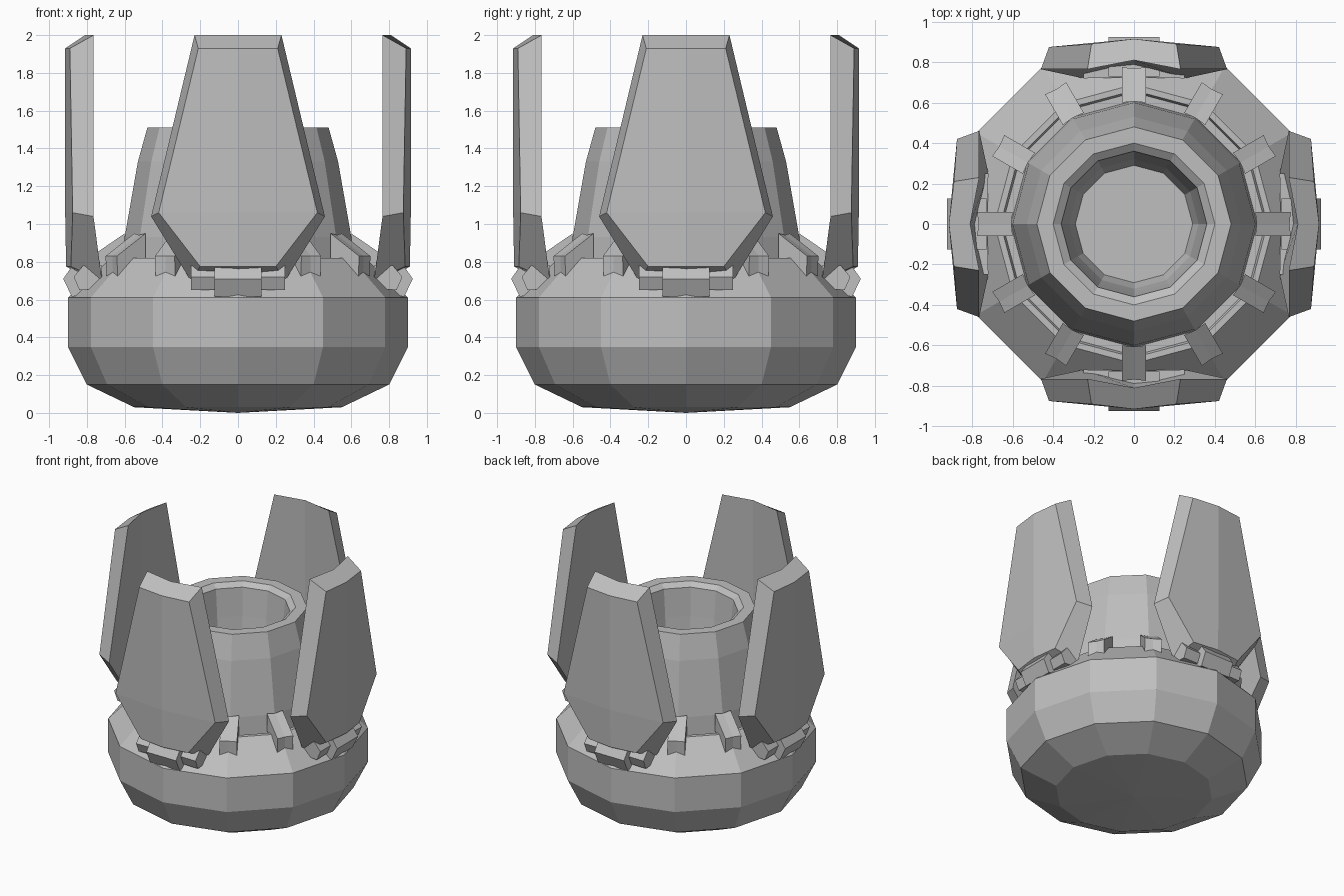
import bpy, bmesh, math
from mathutils import Matrix, Vector

cube = bpy.data.objects.get("Cube")
if cube:
    bpy.data.objects.remove(cube)

grey = bpy.data.materials.new("plain grey")
grey.use_nodes = True
colour = (0.52, 0.52, 0.52, 1)
grey.diffuse_color = colour
grey.node_tree.nodes["Principled BSDF"].inputs["Base Color"].default_value = colour


def finish(bm, name):
    bmesh.ops.remove_doubles(bm, verts=bm.verts, dist=0.0001)
    bmesh.ops.recalc_face_normals(bm, faces=bm.faces)
    mesh = bpy.data.meshes.new(name)
    bm.to_mesh(mesh)
    bm.free()
    mesh.materials.append(grey)
    return mesh


def place(name, mesh, angle=0):
    obj = bpy.data.objects.new(name, mesh)
    obj.rotation_euler.z = angle
    bpy.context.collection.objects.link(obj)


def loft(name, loops):
    """Skin a run of matching point loops and cap both ends."""
    bm = bmesh.new()
    rings = [[bm.verts.new(p) for p in loop] for loop in loops]
    for a, b in zip(rings, rings[1:]):
        for i in range(len(a)):
            j = (i + 1) % len(a)
            bm.faces.new((a[i], a[j], b[j], b[i]))
    bm.faces.new(rings[0])
    bm.faces.new(rings[-1])
    return finish(bm, name)


def lathe(name, profile, sides=12):
    bm = bmesh.new()
    verts = [bm.verts.new((r, 0, z)) for r, z in profile]
    edges = [bm.edges.new(pair) for pair in zip(verts, verts[1:])]
    bmesh.ops.spin(bm, geom=verts + edges, cent=(0, 0, 0), axis=(0, 0, 1),
                   angle=math.tau, steps=sides, use_duplicate=False)
    return finish(bm, name)


def block(name, profile, half_width, waist=1.0):
    """Extrude a (radius, height) profile sideways, pinched in the middle."""
    cr = sum(r for r, z in profile) / len(profile)
    cz = sum(z for r, z in profile) / len(profile)
    loops = []
    for x, s in ((-half_width, 1), (0, waist), (half_width, 1)):
        loops.append([(x, -(cr + (r - cr) * s), cz + (z - cz) * s)
                      for r, z in profile])
    return loft(name, loops)


def panel_row(outer, inner):
    """Six points: bowed outer side, then the inner side back again.
    Each side is half width, edge depth, centre depth, height."""
    (wo, eo, co, zo), (wi, ei, ci, zi) = outer, inner
    return [(-wo, -eo, zo), (0, -co, zo), (wo, -eo, zo),
            (wi, -ei, zi), (0, -ci, zi), (-wi, -ei, zi)]


# Rounded base with a sloping shoulder and a shallow groove
place("base", lathe("base", [
    (0, 0), (0.55, 0.03), (0.8, 0.15), (0.9, 0.35), (0.9, 0.61),
    (0.69, 0.82), (0.66, 0.82), (0.65, 0.79), (0.58, 0.79), (0, 0.79)]))

# Hollow central tower
place("tower", lathe("tower", [
    (0, 0.78), (0.61, 0.78), (0.6, 0.93), (0.53, 1.33), (0.48, 1.51),
    (0.4, 1.51), (0.36, 1.48), (0.34, 1.27), (0.32, 1.1), (0.29, 1.0),
    (0, 1.0)]))

# Tapered upright armour panel
panel = loft("panel", [
    panel_row((0.21, 0.89, 0.915, 1.93), (0.23, 0.765, 0.81, 2.0)),
    panel_row((0.42, 0.875, 0.915, 1.06), (0.46, 0.765, 0.81, 1.04)),
    panel_row((0.2, 0.885, 0.91, 0.775), (0.25, 0.72, 0.78, 0.7))])

# Bracket that holds each panel at its foot
bracket = block("bracket", [
    (0.73, 0.8), (0.87, 0.79), (0.925, 0.71), (0.88, 0.615),
    (0.73, 0.65)], 0.125)
wing = block("bracket_wing", [
    (0.72, 0.78), (0.82, 0.78), (0.87, 0.72), (0.84, 0.65),
    (0.72, 0.66)], 0.25, 0.93)

for side, turn in zip(("front", "left", "back", "right"), range(4)):
    angle = turn * math.pi / 2
    place(side + "_panel", panel, angle)
    place(side + "_bracket", bracket, angle)
    place(side + "_bracket_wing", wing, angle)

# Ring of sloping clips around the shoulder
clip = block("clip", [
    (0.6, 0.95), (0.775, 0.83), (0.77, 0.72), (0.6, 0.82)], 0.06, 0.93)
for i in range(12):
    place("clip_%d" % (i + 1), clip, i * math.tau / 12)
